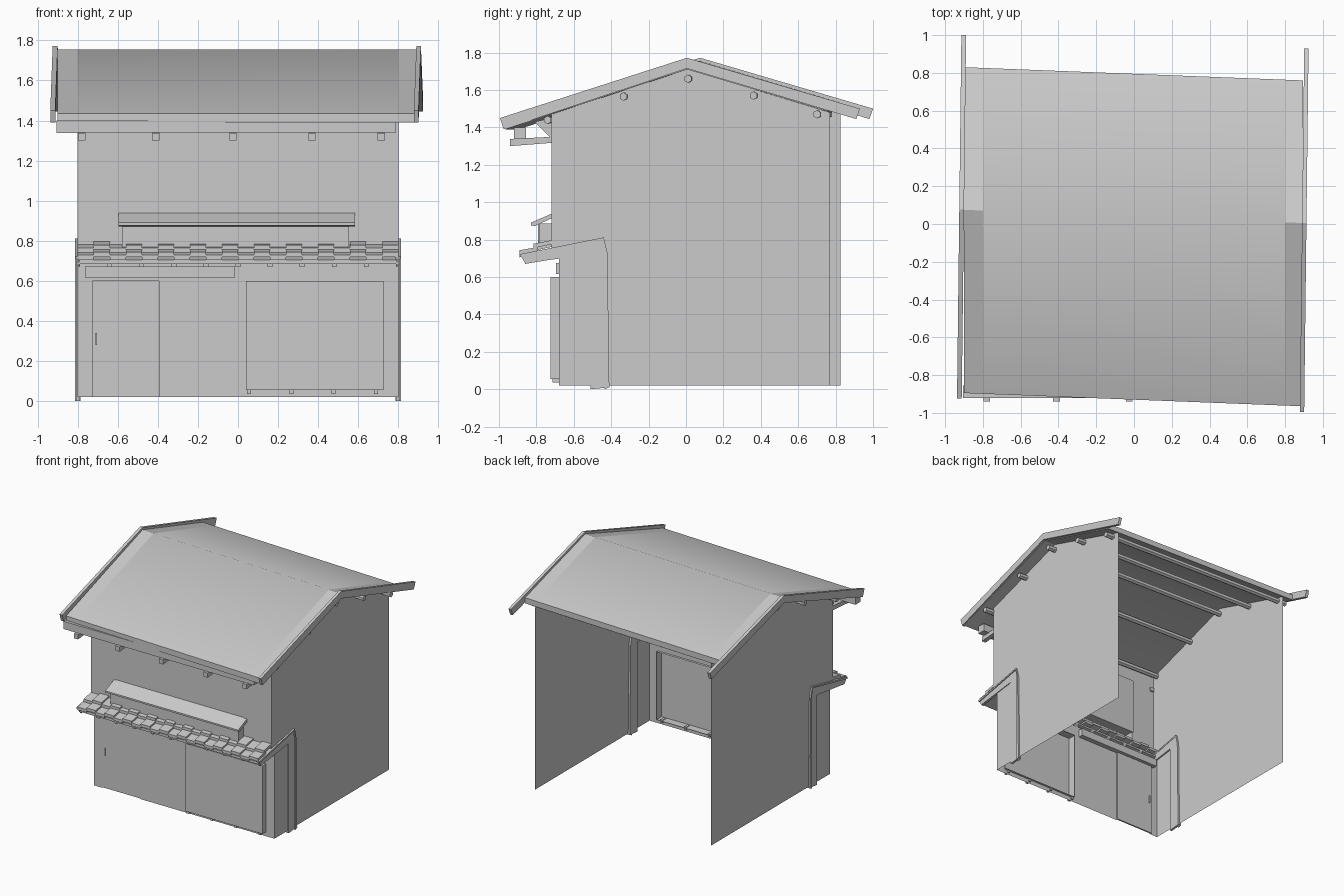
import bpy, bmesh, math

if "Cube" in bpy.data.objects:
    bpy.data.objects.remove(bpy.data.objects["Cube"])


def mesh(name, verts, faces):
    bm = bmesh.new()
    vs = [bm.verts.new(v) for v in verts]
    for f in faces:
        bm.faces.new([vs[i] for i in f])
    bmesh.ops.recalc_face_normals(bm, faces=bm.faces)
    me = bpy.data.meshes.new(name)
    bm.to_mesh(me)
    bm.free()
    ob = bpy.data.objects.new(name, me)
    bpy.context.collection.objects.link(ob)
    return ob


def skew(x):
    # the ridge drifts backwards towards the left gable
    return 0.04 - 0.039 * x


def prism(name, pts, x0, x1, d0=0.0, d1=0.0, lean=0.0):
    """Extrude a (y, z) outline from x0 to x1, with a y shift at each end."""
    n = len(pts)
    verts = [(x0 + lean * y, y + d0, z) for y, z in pts]
    verts += [(x1 + lean * y, y + d1, z) for y, z in pts]
    faces = [tuple(range(n)), tuple(range(n, 2 * n))]
    faces += [(i, (i + 1) % n, n + (i + 1) % n, n + i) for i in range(n)]
    return mesh(name, verts, faces)


def box(name, x0, x1, y0, y1, z0, z1):
    return prism(name, [(y0, z0), (y1, z0), (y1, z1), (y0, z1)], x0, x1)


def tray(name, x0, x1, y0, y1, z0, z1):
    """Box with an open back, seen as a recess from indoors."""
    v = [(x, y, z) for y in (y0, y1) for x, z in ((x0, z0), (x1, z0), (x1, z1), (x0, z1))]
    return mesh(name, v, [(0, 1, 2, 3)] + [(i, (i + 1) % 4, 4 + (i + 1) % 4, 4 + i) for i in range(4)])


def wall(name, y, xs, zs, hole):
    """Single-sheet front wall on a grid of cells; cells in hole are left open."""
    n = len(xs)
    v = [(x, y, z) for z in zs for x in xs]
    f = [(j * n + i, j * n + i + 1, j * n + n + i + 1, j * n + n + i)
         for j in range(len(zs) - 1) for i in range(n - 1) if (i, j) not in hole]
    return mesh(name, v, f)


# side walls with gable tops
for side, x, back in (("left", -0.80, 0.825), ("right", 0.80, 0.77)):
    a = skew(x)
    pts = [(-0.68, 0.02), (back, 0.02), (back, 1.705 - 0.295 * (back - a)), (a, 1.71),
           (-0.72, 1.71 - 0.325 * (0.72 + a)), (-0.72, 0.70), (-0.68, 0.70)]
    mesh(side + "_wall", [(x, y, z) for y, z in pts], [tuple(range(7))])

# front walls
wall("lower_front_wall", -0.68, [-0.8, -0.725, -0.395, 0.04, 0.725, 0.8],
     [0.02, 0.055, 0.60, 0.70], {(1, 0), (1, 1), (3, 1)})
wall("upper_front_wall", -0.72, [-0.8, -0.58, 0.555, 0.8], [0.74, 0.765, 1.33, 1.46], {(1, 1)})

# lower openings
box("sliding_door", -0.73, -0.39, -0.672, -0.66, 0.02, 0.61)
box("door_handle", -0.712, -0.704, -0.68, -0.65, 0.28, 0.34)
tray("shop_shutter", 0.04, 0.725, -0.725, -0.66, 0.055, 0.60)
for i in range(4):
    x = 0.055 + 0.211 * i
    box("shutter_foot", x - 0.01, x + 0.01, -0.715, -0.67, 0.035, 0.06)
box("door_lintel", -0.76, -0.018, -0.695, -0.64, 0.615, 0.675)

# upper window with its small awning
box("upper_window_panel", -0.585, 0.56, -0.716, -0.706, 0.88, 1.335)
tray("window_box", -0.58, 0.555, -0.785, -0.715, 0.765, 0.885)
box("window_box_post", -0.005, 0.028, -0.79, -0.78, 0.765, 0.885)
prism("window_awning", [(-0.83, 0.877), (-0.81, 0.872), (-0.715, 0.915), (-0.715, 0.94), (-0.83, 0.89)],
      -0.597, 0.583)

# tiled lower eave: two courses of alternating raised and low tiles
prism("eave_deck", [(-0.87, 0.685), (-0.68, 0.725), (-0.68, 0.74), (-0.87, 0.705)], -0.80, 0.80)
for i in range(20):
    x = -0.80 + 0.08 * i
    h = 0.014 * (i % 2)
    for y0, y1, z in ((-0.89, -0.79, 0.705), (-0.815, -0.68, 0.74)):
        e = 0.22 * (y1 - y0)
        prism("eave_tile", [(y0, z + h), (y1, z + e + h), (y1, z + e + h + 0.02), (y0, z + h + 0.024)],
              x, x + 0.08)
for i in range(11):
    x = -0.80 + 0.16 * i
    prism("eave_rafter", [(-0.86, 0.67), (-0.68, 0.70), (-0.68, 0.725), (-0.86, 0.69)],
          max(x - 0.012, -0.8), min(x + 0.012, 0.8))

# bent fins carrying the eave ends
fin = [(-0.51, 0.0), (-0.41, 0.01), (-0.42, 0.73), (-0.44, 0.812), (-0.89, 0.722), (-0.86, 0.675), (-0.51, 0.72)]
rib = [(-0.435, 0.0), (-0.41, 0.01), (-0.42, 0.73), (-0.44, 0.812), (-0.89, 0.722), (-0.885, 0.708), (-0.445, 0.80), (-0.435, 0.73)]
for side, s in (("left", -1), ("right", 1)):
    prism(side + "_eave_fin", fin, s * 0.788, s * 0.806)
    prism(side + "_fin_rib", rib, s * 0.785, s * 0.813)

# main roof: smooth middle sheet and flat verge strips
roof = [(-0.97, 1.435), (0, 1.755), (0.755, 1.53), (0.755, 1.485), (0, 1.71), (-0.97, 1.39)]
for name, x0, x1 in (("roof_middle", -0.8, 0.8), ("roof_left_verge", -0.9, -0.8), ("roof_right_verge", 0.8, 0.895)):
    ob = prism(name, roof, x0, x1, skew(x0), skew(x1))
    if name == "roof_middle":
        bpy.context.view_layer.objects.active = ob
        ob.select_set(True)
        bpy.ops.object.shade_smooth_by_angle(angle=math.radians(42))
        ob.select_set(False)

# barge boards along the gables
barge = [(-1.0, 1.45), (0, 1.772), (0.925, 1.50), (0.905, 1.445), (0, 1.715), (-0.98, 1.39)]
for side, x0, x1 in (("left", -0.925, -0.9), ("right", 0.89, 0.913)):
    d = skew((x0 + x1) / 2)
    prism(side + "_barge_board", barge, x0, x1, d, d, lean=0.012)

# six-sided purlins under the roof
for y, z in ((-0.74, 1.44), (-0.335, 1.565), (0.01, 1.66), (0.36, 1.57), (0.70, 1.47)):
    ring = [(y + 0.022 * math.cos(math.radians(60 * k + 30)), z + 0.022 * math.sin(math.radians(60 * k + 30)))
            for k in range(6)]
    prism("purlin", ring, -0.87, 0.87, 0.065, 0.0)

# front eave beam, its cantilever arms and struts
box("eave_beam", -0.905, 0.785, -0.92, -0.855, 1.338, 1.40)
for x in (-0.78, -0.41, -0.025, 0.37, 0.715):
    prism("eave_arm", [(-0.94, 1.30), (-0.71, 1.318), (-0.71, 1.35), (-0.94, 1.338)], x - 0.018, x + 0.018)
    prism("arm_strut", [(-0.81, 1.43), (-0.72, 1.34), (-0.72, 1.45)], x - 0.01, x + 0.01)
